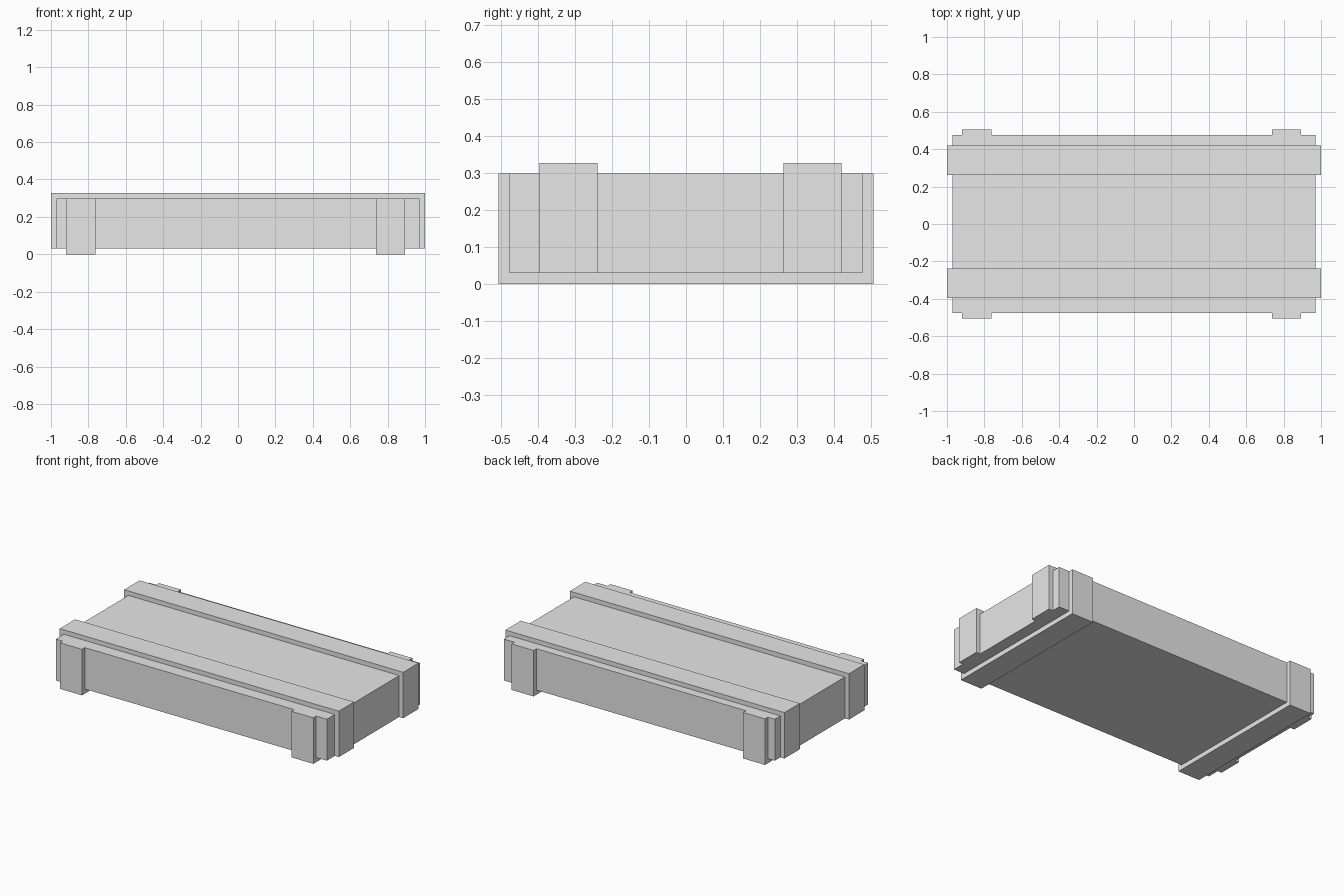
import bpy
import bmesh

cube = bpy.data.objects.get("Cube")
if cube:
    bpy.data.objects.remove(cube, do_unlink=True)

grey = bpy.data.materials.new("plain_grey")
grey.use_nodes = True
grey.diffuse_color = (0.8, 0.8, 0.8, 1)
grey.node_tree.nodes["Principled BSDF"].inputs["Base Color"].default_value = grey.diffuse_color

BODY_X, BODY_Y = 0.97, 0.477      # half sizes of the box
BODY_LOW, BODY_HIGH = 0.03, 0.298
BAND = 0.029                      # band thickness
WIDTH = 0.157                     # band width


def extrude_profile(name, profile, depth):
    """Make a solid from a closed profile, pushed along a vector."""
    bm = bmesh.new()
    face = bm.faces.new([bm.verts.new(p) for p in profile])
    moved = bmesh.ops.extrude_face_region(bm, geom=[face])["geom"]
    verts = [v for v in moved if isinstance(v, bmesh.types.BMVert)]
    bmesh.ops.translate(bm, verts=verts, vec=depth)
    bmesh.ops.recalc_face_normals(bm, faces=bm.faces)
    mesh = bpy.data.meshes.new(name)
    bm.to_mesh(mesh)
    bm.free()
    mesh.materials.append(grey)
    obj = bpy.data.objects.new(name, mesh)
    bpy.context.collection.objects.link(obj)
    return obj


def u_profile(half, tip, inner, outer):
    """Outline of a band wrapping three sides, open at the tip height."""
    wide = half + BAND
    return [(-wide, tip), (-wide, outer), (wide, outer), (wide, tip),
            (half, tip), (half, inner), (-half, inner), (-half, tip)]


# Box body
corners = [(-BODY_X, -BODY_Y), (BODY_X, -BODY_Y), (BODY_X, BODY_Y), (-BODY_X, BODY_Y)]
extrude_profile("box_body", [(x, y, BODY_LOW) for x, y in corners],
                (0, 0, BODY_HIGH - BODY_LOW))

# Long bands over the lid and down both ends
over = u_profile(BODY_X, BODY_LOW, BODY_HIGH, BODY_HIGH + BAND)
for name, y in (("front_lid_band", -0.396), ("back_lid_band", 0.263)):
    extrude_profile(name, [(x, y, z) for x, z in over], (0, WIDTH, 0))

# Cross bands under the base and up the front and back
under = u_profile(BODY_Y, BODY_HIGH, BODY_LOW, 0)
for name, x in (("right_base_band", -0.92), ("left_base_band", 0.737)):
    extrude_profile(name, [(x, y, z) for y, z in under], (WIDTH, 0, 0))
